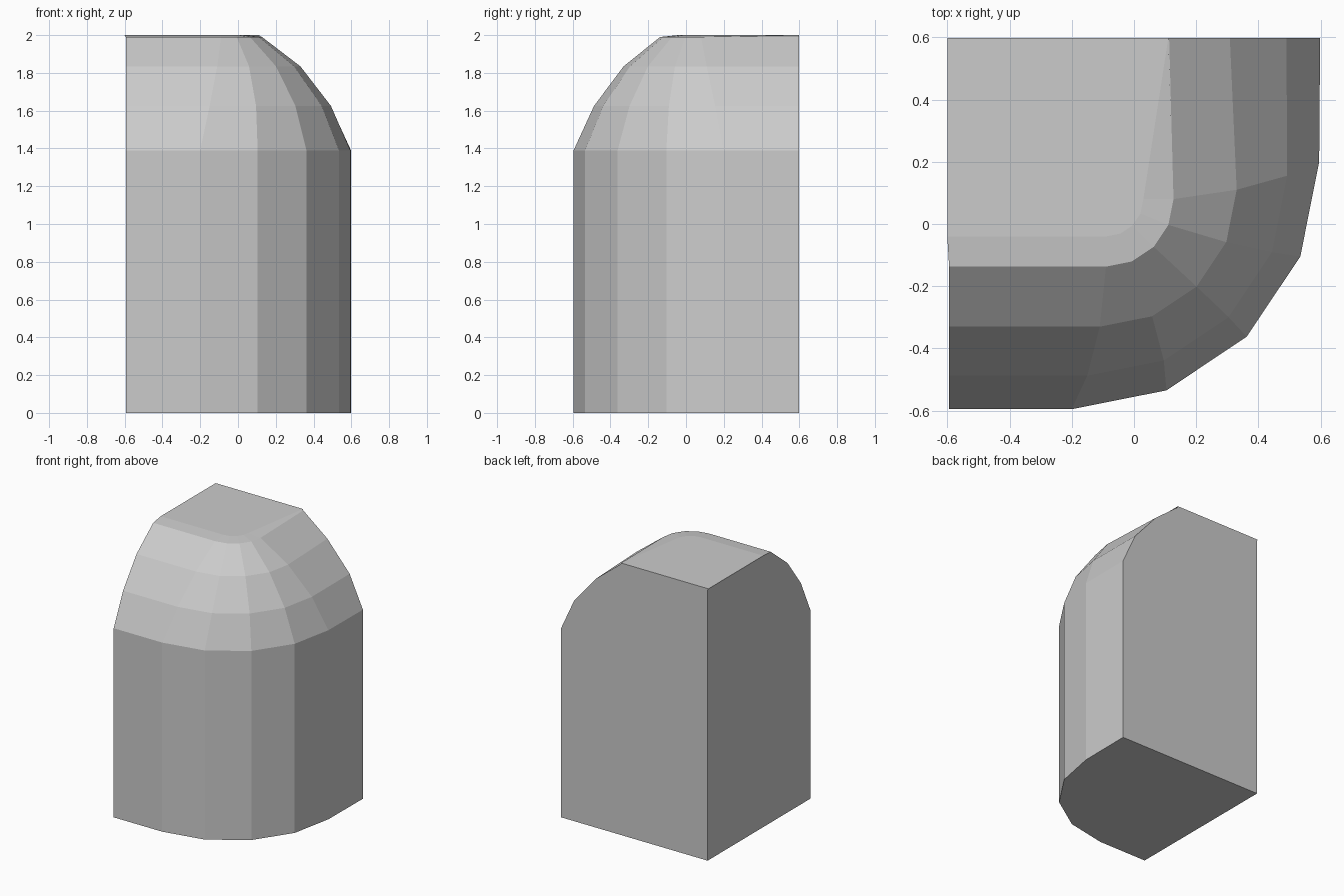
import bpy, bmesh, math

if "Cube" in bpy.data.objects:
    bpy.data.objects.remove(bpy.data.objects["Cube"])

LEFT, BACK = -0.594, 0.597

# Each level: z, arc centre x, arc centre y, arc radius, x at the back end, left edge x
levels = [
    (0.00, -0.20, 0.20, 0.795, 0.598, LEFT),
    (1.39, -0.20, 0.20, 0.795, 0.598, LEFT),
    (1.625, -0.15, 0.155, 0.642, 0.49, LEFT),
    (1.835, -0.11, 0.11, 0.44, 0.308, LEFT),
    (1.99, -0.09, 0.08, 0.217, 0.113, LEFT),
    (2.00, -0.09, 0.08, 0.12, 0.11, -0.60),
]


def section(z, cx, cy, r, back_x, left_x):
    """Square outline with one rounded corner at front right."""
    pts = [(left_x, BACK, z), (left_x, cy - r, z)]
    for i in range(5):
        a = math.radians(-90 + 22.5 * i)
        pts.append((cx + r * math.cos(a), cy + r * math.sin(a), z))
    pts.append((back_x, BACK, z))
    return pts


# Rounded corner block, lofted through the levels
bm = bmesh.new()
rings = [[bm.verts.new(p) for p in section(*lv)] for lv in levels]
for lo, hi in zip(rings, rings[1:]):
    n = len(lo)
    for i in range(n):
        j = (i + 1) % n
        bm.faces.new((lo[i], lo[j], hi[j], hi[i]))
bm.faces.new(rings[0][::-1])
bm.faces.new(rings[-1])
bmesh.ops.recalc_face_normals(bm, faces=bm.faces[:])

mesh = bpy.data.meshes.new("rounded_corner_block")
bm.to_mesh(mesh)
bm.free()
bpy.context.collection.objects.link(bpy.data.objects.new("rounded_corner_block", mesh))
